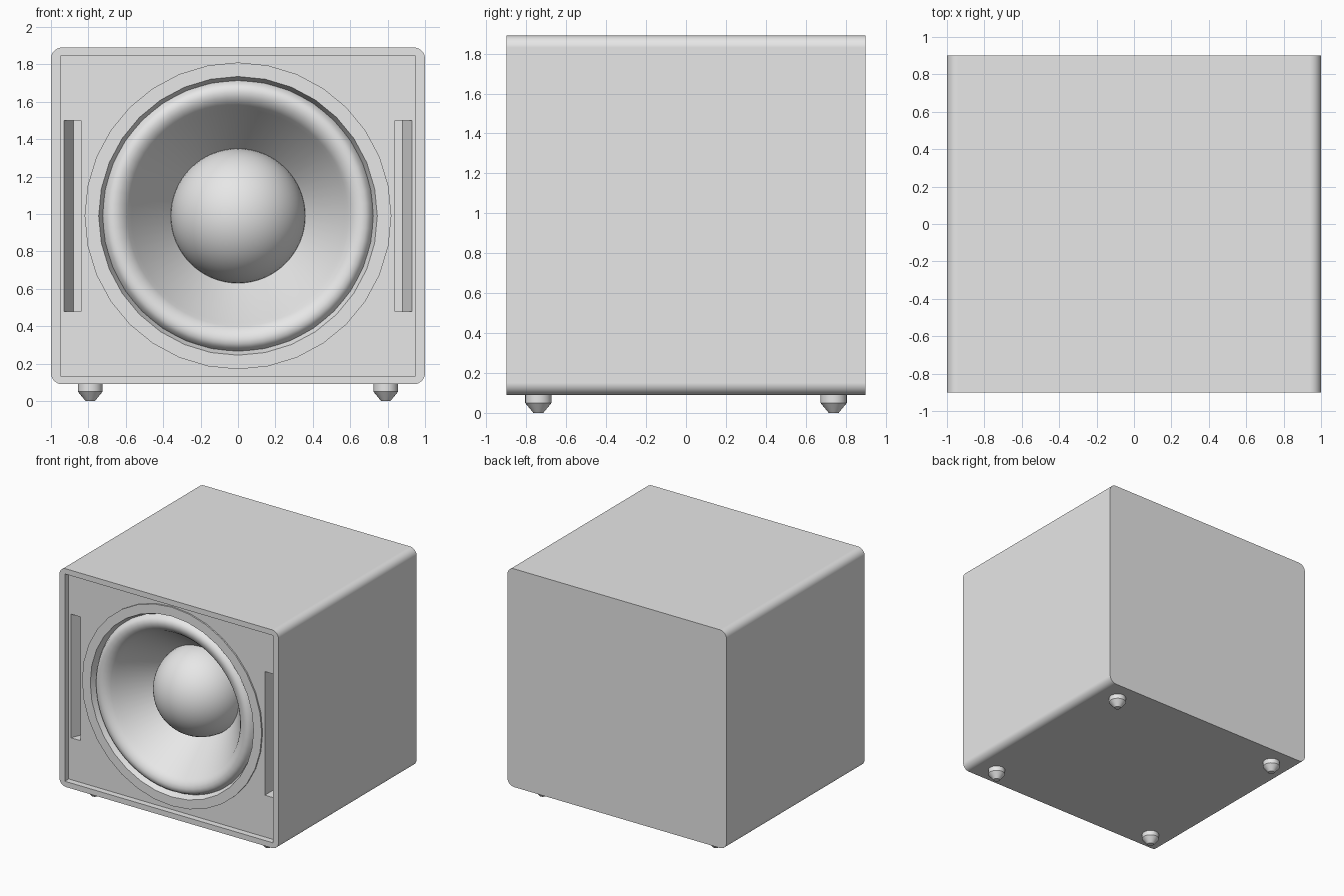
import bpy, bmesh
from math import sin, cos, pi, radians, asin
from mathutils import Matrix

cube = bpy.data.objects.get("Cube")
if cube:
    bpy.data.objects.remove(cube, do_unlink=True)

FRONT, MID_Z = -0.9, 0.99

grey = bpy.data.materials.new("light_grey")
grey.use_nodes = True
grey.diffuse_color = (0.8, 0.8, 0.8, 1)
grey.node_tree.nodes["Principled BSDF"].inputs["Base Color"].default_value = (0.8, 0.8, 0.8, 1)


def add_object(name, bm):
    mesh = bpy.data.meshes.new(name)
    bm.to_mesh(mesh)
    bm.free()
    mesh.materials.append(grey)
    obj = bpy.data.objects.new(name, mesh)
    bpy.context.collection.objects.link(obj)
    return obj


def activate(obj):
    bpy.ops.object.select_all(action='DESELECT')
    obj.select_set(True)
    bpy.context.view_layer.objects.active = obj


def smooth(obj, angle=30):
    activate(obj)
    bpy.ops.object.shade_smooth_by_angle(angle=radians(angle))


def box(name, size, centre, radius=0):
    """Box, optionally with rounded edges along its depth."""
    bm = bmesh.new()
    bmesh.ops.create_cube(bm, size=1, matrix=Matrix.Translation(centre) @ Matrix.Diagonal((*size, 1)))
    if radius:
        edges = [e for e in bm.edges if abs(e.verts[0].co.y - e.verts[1].co.y) > 0.1]
        bmesh.ops.bevel(bm, geom=edges, offset=radius, segments=8, profile=0.5, affect='EDGES')
    return add_object(name, bm)


def prism(name, outline, low, high):
    """Extrude an x-y outline upwards."""
    bm = bmesh.new()
    face = bm.faces.new([bm.verts.new((x, y, low)) for x, y in outline])
    top = bmesh.ops.extrude_face_region(bm, geom=[face])["geom"]
    bmesh.ops.translate(bm, vec=(0, 0, high - low), verts=[v for v in top if isinstance(v, bmesh.types.BMVert)])
    bmesh.ops.recalc_face_normals(bm, faces=bm.faces)
    return add_object(name, bm)


def lathe(name, profile, segments, location, to_front=False):
    """Revolve (radius, height) points; to_front turns the axis to the front."""
    bm = bmesh.new()
    rings = [[bm.verts.new((r * cos(2 * pi * i / segments), r * sin(2 * pi * i / segments), h))
              for i in range(segments)] for r, h in profile]
    for a, b in zip(rings, rings[1:]):
        for i in range(segments):
            j = (i + 1) % segments
            bm.faces.new((a[i], a[j], b[j], b[i]))
    bmesh.ops.remove_doubles(bm, verts=bm.verts, dist=0.0001)
    obj = add_object(name, bm)
    obj.location = location
    if to_front:
        obj.rotation_euler.x = pi / 2
    smooth(obj, 35)
    return obj


def cut(target, cutter):
    cutter.hide_render = True
    mod = target.modifiers.new("cut", 'BOOLEAN')
    mod.operation, mod.solver, mod.object = 'DIFFERENCE', 'EXACT', cutter
    activate(target)
    bpy.context.view_layer.update()
    bpy.ops.object.modifier_apply(modifier=mod.name)
    bpy.data.objects.remove(cutter, do_unlink=True)


# Cabinet with a recessed front panel
cabinet = box("cabinet", (2, 1.8, 1.8), (0, 0, MID_Z), 0.06)
cut(cabinet, box("recess_cutter", (1.9, 0.1, 1.71), (0, FRONT, MID_Z)))

# Slanted side slots in the panel
for side in (-1, 1):
    outline = [(0.84, -0.88), (0.946, -0.88), (0.93, -0.85), (0.88, -0.73), (0.84, -0.73)]
    cut(cabinet, prism("slot_cutter", [(side * x, y) for x, y in outline], 0.48, 1.5))

# Cavity behind the driver
bm = bmesh.new()
bmesh.ops.create_cone(bm, cap_ends=True, segments=32, radius1=0.78, radius2=0.78, depth=0.7,
                      matrix=Matrix.Translation((0, -0.65, MID_Z)) @ Matrix.Rotation(pi / 2, 4, 'X'))
cut(cabinet, add_object("cavity_cutter", bm))
smooth(cabinet)
cabinet.modifiers.new("even_shading", 'WEIGHTED_NORMAL').keep_sharp = True

# Driver: mounting ring, rolled surround with cone, domed cap
centre = (0, FRONT, MID_Z)
lathe("mounting_ring", [(0.82, -0.055), (0.82, -0.038), (0.745, -0.038), (0.72, -0.1)], 32, centre, True)
lathe("surround_and_cone", [(0.735, -0.115), (0.72, -0.085), (0.705, -0.057), (0.685, -0.043),
                            (0.66, -0.04), (0.635, -0.047), (0.61, -0.063), (0.59, -0.086),
                            (0.57, -0.12), (0.35, -0.41)], 64, centre, True)
base, rise = 0.36, 0.34
radius = (base ** 2 + rise ** 2) / (2 * rise)
span = asin(base / radius)
dome = [(radius * sin(span * k / 16), radius * cos(span * k / 16) - radius + rise - 0.4)
        for k in range(16, -1, -1)]
lathe("dust_cap", dome, 64, centre, True)

# Feet
foot = [(0, 0), (0.025, 0), (0.066, 0.05), (0.066, 0.095)]
for x, side in ((-0.79, "right"), (0.79, "left")):
    for y, end in ((-0.74, "front"), (0.74, "back")):
        lathe(f"{end}_{side}_foot", foot, 24, (x, y, 0))
